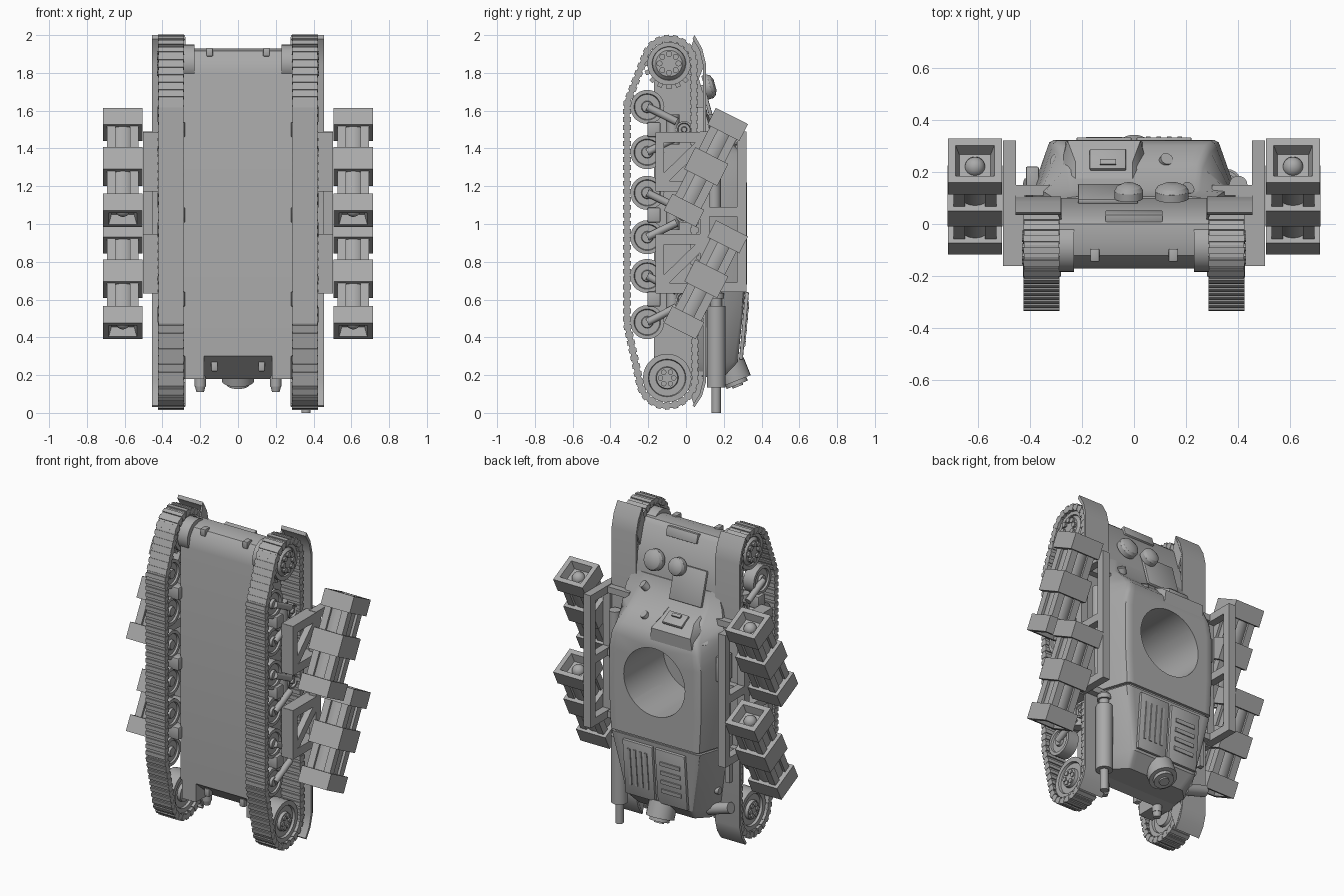
import bpy, bmesh
from math import pi, sin, cos, atan2
from mathutils import Vector, Matrix, geometry

if "Cube" in bpy.data.objects:
    bpy.data.objects.remove(bpy.data.objects["Cube"])

GREY = (0.4, 0.4, 0.4, 1)
paint = bpy.data.materials.new("plain_grey")
paint.use_nodes = True
paint.diffuse_color = GREY
paint.node_tree.nodes["Principled BSDF"].inputs["Base Color"].default_value = GREY
made = []


def finish(name, bm, loc=(0, 0, 0), tilt=0):
    bmesh.ops.recalc_face_normals(bm, faces=bm.faces)
    me = bpy.data.meshes.new(name)
    bm.to_mesh(me)
    bm.free()
    me.materials.append(paint)
    ob = bpy.data.objects.new(name, me)
    ob.location = loc
    ob.rotation_euler.x = tilt
    bpy.context.collection.objects.link(ob)
    made.append(ob)
    return ob


def add_box(bm, size, loc, tilt=0):
    m = Matrix.Translation(loc) @ Matrix.Rotation(tilt, 4, 'X') @ Matrix.Diagonal((*size, 1))
    return bmesh.ops.create_cube(bm, size=1, matrix=m)["verts"]


def add_cyl(bm, r, h, loc, axis=(0, 0, 1), r2=None, n=24):
    m = Matrix.Translation(loc) @ Vector(axis).to_track_quat('Z', 'Y').to_matrix().to_4x4()
    bmesh.ops.create_cone(bm, cap_ends=True, segments=n, radius1=r,
                          radius2=r if r2 is None else r2, depth=h, matrix=m)


def box(name, size, loc, tilt=0, bevel=0):
    bm = bmesh.new()
    add_box(bm, size, (0, 0, 0))
    if bevel:
        bmesh.ops.bevel(bm, geom=bm.edges[:], offset=bevel, segments=2, affect='EDGES', profile=0.5)
    return finish(name, bm, loc, tilt)


def cyl(name, r, h, loc, axis=(0, 0, 1), r2=None, n=24):
    bm = bmesh.new()
    add_cyl(bm, r, h, loc, axis, r2, n)
    return finish(name, bm)


def bar(name, a, b, r):
    a, b = Vector(a), Vector(b)
    return cyl(name, r, (b - a).length, (a + b) / 2, b - a)


def loft(name, rings):
    bm = bmesh.new()
    loops = [[bm.verts.new(p) for p in ring] for ring in rings]
    for a, b in zip(loops, loops[1:]):
        for i in range(len(a)):
            j = (i + 1) % len(a)
            bm.faces.new((a[i], a[j], b[j], b[i]))
    bm.faces.new(loops[0])
    bm.faces.new(loops[-1])
    return finish(name, bm)


def prism(name, profile, x0, x1):
    return loft(name, [[(x, y, z) for y, z in profile] for x in (x0, x1)])


def wheel(name, r, w, loc, hub=0.4):
    # dished disc with a raised hub on both faces
    bm = bmesh.new()
    add_cyl(bm, r, w, (0, 0, 0), (1, 0, 0), n=28)
    for f in [f for f in bm.faces if len(f.verts) > 4]:
        n = f.normal.copy()
        for inset, move in ((r * 0.22, 0), (0.004, -w * 0.15), (r * (0.73 - hub), 0), (0.004, w * 0.2)):
            bmesh.ops.inset_individual(bm, faces=[f], thickness=inset)
            bmesh.ops.translate(bm, verts=f.verts[:], vec=n * move)
    return finish(name, bm, loc)


# lower hull: floor, rounded nose and glacis
hull = prism("lower_hull", [(-.17, .3), (-.17, 1.8), (-.155, 1.87), (-.12, 1.915), (-.07, 1.93), (0, 1.925),
                            (.03, 1.9), (.1, 1.66), (.1, .2), (-.03, .18)], -.288, .288)


# cast superstructure and engine bay, lofted along the hull
def section(z, base, top_w, top):
    low = Vector((base, min(.13, top - .01)))
    corner, mid = Vector((top_w, top)), Vector((0, top))
    half = [Vector((base, .04)), low, low.lerp(corner, .85), low.lerp(corner, .95), corner.lerp(mid, .04), corner.lerp(mid, .14)]
    pts = half + [Vector((-p.x, p.y)) for p in reversed(half)]
    return [(p.x, p.y, z) for p in pts]


upper = loft("cast_superstructure", [section(*s) for s in (
    (.68, .375, .31, .322), (.9, .39, .322, .322), (1.2, .39, .322, .322), (1.3, .38, .305, .32),
    (1.37, .37, .28, .3), (1.44, .355, .25, .23), (1.53, .34, .24, .13), (1.62, .3, .22, .105))])
loft("engine_bay", [section(*s) for s in (
    (.19, .27, .2, .2), (.27, .32, .23, .275), (.665, .37, .31, .315))])
loft("engine_bay_seam", [section(z, .355, .295, .305) for z in (.66, .69)])

# turret ring opening
cutter = cyl("ring_cutter", .217, .6, (0, .22, 1.055), (0, 1, 0), n=48)
made.remove(cutter)
cutter.hide_render = True
for ob in (hull, upper):
    mod = ob.modifiers.new("ring_opening", 'BOOLEAN')
    mod.operation, mod.object, mod.solver = 'DIFFERENCE', cutter, 'EXACT'
    bpy.context.view_layer.objects.active = ob
    bpy.ops.object.modifier_apply(modifier=mod.name)
bpy.data.objects.remove(cutter)

# driver hood, visor and glacis fittings
loft("driver_hood", [[(-.115 + s * w, y, z) for s, w, y in ((1, base, .06), (1, base, .1), (1, top_w, top),
                     (-1, top_w, top), (-1, base, .1), (-1, base, .06))]
                     for z, base, top_w, top in ((1.29, .2, .15, .312), (1.4, .2, .14, .32), (1.46, .18, .11, .24), (1.51, .15, .11, .13))])
box("driver_visor", (.14, .09, .025), (-.1, .245, 1.455), -.5, .006)
box("visor_slit", (.06, .02, .02), (-.1, .235, 1.475), -.5)
box("driver_hatch", (.23, .02, .22), (-.1, .116, 1.63), .28, .006)
box("nose_plate", (.22, .05, .06), (0, .02, 1.89), .28, .004)
for x, r in ((.145, .065), (-.02, .055)):
    cyl("glacis_dome_base", r, .03, (x, .113, 1.725), (0, 1, .28))
    cyl("glacis_dome", r, .015, (x, .135, 1.731), (0, 1, .28), r * .85)
    cyl("glacis_dome_top", r * .85, .012, (x, .148, 1.735), (0, 1, .28), r * .45)
for x, y, z in ((.12, .24, 1.42), (-.29, .24, 1.36), (.31, .2, 1.3), (.2, .13, 1.55)):
    cyl("vision_port", .025, .04, (x, y, z), (x, .2, .3))

# engine doors with louvres and the round rear vent
TILT = -.09
for s in (1, -1):
    box("engine_door", (.21, .02, .36), (s * .115, .307, .46), TILT, .004)
    for i in range(4):
        if s > 0:
            box("long_louvre", (.018, .014, .24), (.055 + i * .04, .317, .47), TILT)
        else:
            z = .37 + i * .06
            box("cross_louvre", (.14, .014, .025), (-.115, .317 + (z - .46) * .09, z), TILT)
for r, d in ((.085, 0), (.06, .02), (.03, .03)):
    cyl("rear_vent", r, .1, (0, .245 + d * .4, .215 - d), (0, .4, -1))

# nose and tail fittings
for s in (1, -1):
    cyl("final_drive", .1, .07, (s * .265, -.085, 1.85), (1, 0, 0))
    box("front_tow_lug", (.035, .05, .045), (s * .15, -.12, 1.91), 0, .005)
    box("rear_tow_lug", (.035, .04, .05), (s * .125, -.12, .245), 0, .005)
    box("tail_rib", (.1, .14, .14), (s * .23, -.1, .25))
    cyl("tow_hook", .03, .06, (s * .2, -.03, .17))
    cyl("tow_hook_tip", .02, .04, (s * .2, -.03, .13), (0, 0, 1), .03)

# track path: hull of the wheel circles, walked at even pitch
WHEELS = (1.62, 1.38, 1.165, .93, .725, .48)
SPROCKET, IDLER, WHEEL_Y, SIDE = (-.09, 1.85), (-.1, .185), -.205, .355


def belt_points(count):
    pts = []
    for (y, z), r in ((SPROCKET, .131), (IDLER, .147), ((WHEEL_Y, WHEELS[0]), .107), ((WHEEL_Y, WHEELS[-1]), .107)):
        pts += [Vector((y + r * cos(k * pi / 32), z + r * sin(k * pi / 32))) for k in range(64)]
    ring = [pts[i] for i in geometry.convex_hull_2d(pts)]
    segs = list(zip(ring, ring[1:] + ring[:1]))
    step = sum((b - a).length for a, b in segs) / count
    out, pos = [], 0
    for a, b in segs:
        length = (b - a).length
        while pos < length and len(out) < count:
            out.append((a.lerp(b, pos / length), (b - a) / length))
            pos += step
        pos -= length
    return out, step


for s in (1, -1):
    bm = bmesh.new()
    pts, step = belt_points(100)
    for p, t in pts:
        tilt = atan2(-t.x, t.y)
        add_box(bm, (.134, .028, step * 1.12), (s * SIDE, *p), tilt)
        add_box(bm, (.138, .042, step * .6), (s * SIDE, *p), tilt)
    finish("track", bm)

    # running gear
    wheel("drive_sprocket", .115, .1, (s * SIDE, *SPROCKET), .5)
    bm = bmesh.new()
    for k in range(16):
        a = k * pi / 8
        add_box(bm, (.03, .03, .025), (s * SIDE, SPROCKET[0] + .12 * cos(a), SPROCKET[1] + .12 * sin(a)), a)
    for k in range(8):
        a = k * pi / 4
        add_cyl(bm, .016, .05, (s * .405, SPROCKET[0] + .05 * cos(a), SPROCKET[1] + .05 * sin(a)), (1, 0, 0), n=10)
    add_cyl(bm, .105, .04, (s * .395, *SPROCKET), (s, 0, 0), .07)
    finish("sprocket_cover", bm)
    wheel("idler", .128, .1, (s * SIDE, *IDLER), .45)
    for k in range(6):
        a = k * pi / 3
        cyl("idler_bolt", .014, .02, (s * .408, IDLER[0] + .035 * cos(a), IDLER[1] + .035 * sin(a)), (1, 0, 0))
    for z in WHEELS:
        wheel("road_wheel", .09, .075, (s * .362, WHEEL_Y, z), .35)
    for a, b in zip(WHEELS[::2], WHEELS[1::2]):
        mid = (a + b) / 2
        for z in (a, b):
            bar("suspension_arm", (s * .405, WHEEL_Y, z), (s * .405, -.05, z + (mid - z) * .65), .02)
        bar("bogie_spring", (s * .36, -.07, mid - .08), (s * .36, -.07, mid + .08), .035)
        box("bogie_pivot", (.14, .07, .08), (s * .35, -.17, mid), 0, .008)
    for z in (1.5, 1.05, .6):
        wheel("return_roller", .045, .09, (s * SIDE, -.01, z))

    # fender with drooping ends, closed on the hull side
    prism("fender", [(.045, 2), (.085, 1.93), (.105, 1.85), (.105, .16), (.085, .09), (.045, .03),
                     (.035, .04), (.072, .1), (.09, .17), (.09, 1.84), (.072, 1.92), (.035, 1.98)],
          s * .28, s * .455)
    prism("fender_front_flange", [(.045, 1.99), (.1, 1.85), (.06, 1.75), (.0, 1.86)], s * .278, s * .29)
    prism("fender_rear_flange", [(.045, .035), (.1, .16), (.06, .25), (.0, .16)], s * .278, s * .29)

    # launcher carrier: ladder frame and square brackets
    for y in (.295, .1):
        box("carrier_rail", (.05, .05, .85), (s * .478, y, 1.065))
    for z in (1.465, 1.065, .665):
        box("carrier_rung", (.05, .2, .05), (s * .478, .2, z))
        box("carrier_strut", (.2, .04, .04), (s * .4, .13, z))
    for z in (1.33, .79):
        for d in (.13, -.13):
            box("bracket_bar", (.08, .26, .055), (s * .463, -.03, z + d))
        box("bracket_front", (.08, .045, .31), (s * .463, -.138, z))
        box("bracket_brace", (.04, .05, .3), (s * .48, -.02, z), -.8)

    # rocket crates: funnel caps, middle band, corner slats, rocket inside
    for z in (1.3, .705):
        bm = bmesh.new()
        add_box(bm, (.21, .196, .13), (0, 0, .005))
        for e in (1, -1):
            verts = add_box(bm, (.208, .19, .1), (0, 0, e * .255))
            bm.normal_update()
            face = max({f for v in verts for f in v.link_faces}, key=lambda f: f.normal.z * e)
            bmesh.ops.inset_individual(bm, faces=[face], thickness=.042)
            bmesh.ops.inset_individual(bm, faces=[face], thickness=.02)
            bmesh.ops.translate(bm, verts=face.verts[:], vec=(0, 0, -e * .05))
            bmesh.ops.create_uvsphere(bm, u_segments=16, v_segments=8, radius=.04,
                                      matrix=Matrix.Translation((0, 0, e * .25)))
            for f in (1, -1):
                add_box(bm, (.045, .045, .46), (e * .06, f * .055, 0))
        add_cyl(bm, .074, .46, (0, 0, 0))
        finish("rocket_crate", bm, (s * .61, .105, z), -.47)

# exhaust, jack and stowed tools
cyl("muffler", .05, .43, (.36, .16, .35))
cyl("muffler_inlet", .03, .1, (.36, .16, .6))
cyl("muffler_collar", .042, .03, (.36, .16, .62))
cyl("tail_pipe", .025, .15, (.36, .16, .075))
cyl("jack", .035, .16, (-.34, .14, .27), (1, 0, -.3))
cyl("jack_foot", .022, .08, (-.3, .14, .38), (1, 0, 0))
box("tool_bar", (.03, .03, .3), (-.395, .13, .6))
box("tool_box", (.05, .1, .16), (-.39, .17, 1.2), 0, .006)
cyl("rolled_cable", .035, .3, (.4, .15, 1.2))

bpy.ops.object.select_all(action='DESELECT')
for ob in made:
    ob.select_set(True)
bpy.context.view_layer.objects.active = made[0]
bpy.ops.object.shade_smooth_by_angle(angle=.6)
